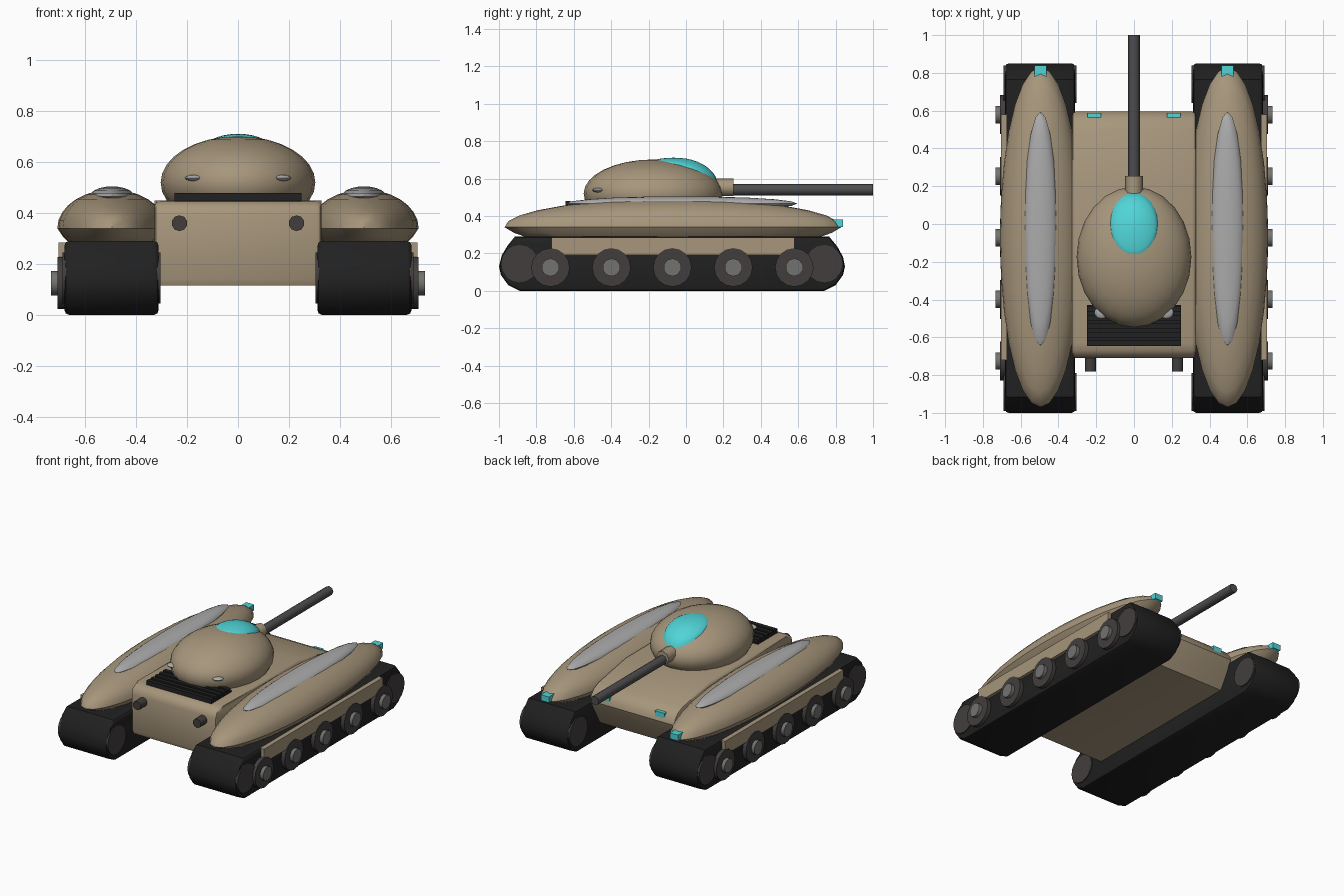
import bpy, bmesh, math
from mathutils import Matrix, Vector

if "Cube" in bpy.data.objects:
    bpy.data.objects.remove(bpy.data.objects["Cube"])


def mat(name, r, g, b):
    m = bpy.data.materials.new(name)
    m.diffuse_color = (r, g, b, 1)
    m.use_nodes = True
    m.node_tree.nodes["Principled BSDF"].inputs["Base Color"].default_value = m.diffuse_color
    return m


TAN = mat("tan armour", .385, .305, .2)
BLACK = mat("black rubber", .015, .015, .015)
WHEEL = mat("dark wheel", .055, .048, .048)
HUB = mat("hub grey", .17, .17, .16)
STEEL = mat("gun steel", .075, .075, .075)
SILVER = mat("pale silver", .41, .41, .41)
CYAN = mat("cyan glass", .08, .66, .68)


def finish(bm, name, material, angle=35):
    bmesh.ops.recalc_face_normals(bm, faces=bm.faces[:])
    me = bpy.data.meshes.new(name)
    bm.to_mesh(me)
    bm.free()
    me.materials.append(material)
    ob = bpy.data.objects.new(name, me)
    bpy.context.collection.objects.link(ob)
    bpy.ops.object.select_all(action='DESELECT')
    ob.select_set(True)
    bpy.context.view_layer.objects.active = ob
    bpy.ops.object.shade_smooth_by_angle(angle=math.radians(angle))
    return ob


def box(name, material, lo, hi):
    bm = bmesh.new()
    size = [b - a for a, b in zip(lo, hi)]
    mid = [(a + b) / 2 for a, b in zip(lo, hi)]
    bmesh.ops.create_cube(bm, size=1, matrix=Matrix.Translation(mid) @ Matrix.Diagonal((*size, 1)))
    return finish(bm, name, material)


def rod(name, material, a, b, r, sides):
    # cylinder between two points
    bm = bmesh.new()
    a, b = Vector(a), Vector(b)
    rot = (b - a).to_track_quat('Z', 'Y').to_matrix().to_4x4()
    bmesh.ops.create_cone(bm, cap_ends=True, segments=sides, radius1=r, radius2=r,
                          depth=(b - a).length, matrix=Matrix.Translation((a + b) / 2) @ rot)
    return finish(bm, name, material, 46 if sides < 12 else 35)


def ball(name, material, centre, radii, seg=24, rings=14):
    bm = bmesh.new()
    bmesh.ops.create_uvsphere(bm, u_segments=seg, v_segments=rings, radius=1,
                              matrix=Matrix.Translation(centre) @ Matrix.Diagonal((*radii, 1)))
    return finish(bm, name, material)


def extrude_x(name, material, profile, x0, x1, bevel):
    # side profile (y, z) swept across x with softened flanks
    bm = bmesh.new()
    ends = [[bm.verts.new((x, y, z)) for y, z in profile] for x in (x0, x1)]
    caps = [bm.faces.new(e) for e in ends]
    n = len(profile)
    for i in range(n):
        j = (i + 1) % n
        bm.faces.new((ends[0][i], ends[0][j], ends[1][j], ends[1][i]))
    rim = list({e for f in caps for e in f.edges})
    bmesh.ops.bevel(bm, geom=rim, offset=bevel, segments=2, affect='EDGES', profile=.5)
    return finish(bm, name, material)


def rings(name, material, loops, centre):
    # stacked closed loops, each a list of points, capped at both ends
    bm = bmesh.new()
    c = Vector(centre)
    vs = [[bm.verts.new(c + Vector(p)) for p in lp] for lp in loops]
    for a, b in zip(vs, vs[1:]):
        n = len(a)
        for i in range(n):
            bm.faces.new((a[i], a[(i + 1) % n], b[(i + 1) % n], b[i]))
    bm.faces.new(vs[0])
    bm.faces.new(vs[-1])
    return finish(bm, name, material)


def ellipse(rx, ry, z, n=28):
    return [(rx * math.cos(2 * math.pi * i / n), ry * math.sin(2 * math.pi * i / n), z) for i in range(n)]


# hull with sloped nose
extrude_x("hull", TAN, [(-.70, .115), (-.71, .14), (-.71, .39), (-.698, .425), (-.67, .445), (-.63, .45),
                        (.2, .45), (.5, .395), (.555, .37), (.585, .335), (.595, .3), (.57, .24), (.5, .115)],
          -.328, .328, .02)

TRACK = [(-.89, 0), (-.95, .03), (-.99, .085), (-1, .13), (-.985, .19), (-.955, .24), (-.915, .29),
         (.765, .29), (.81, .235), (.84, .18), (.85, .13), (.84, .085), (.80, .03), (.74, 0)]
WHEEL_Y = [-.725 + .326 * i for i in range(5)]

for s, side in ((1, "right"), (-1, "left")):
    # track and running gear
    extrude_x(side + "_track", BLACK, TRACK, *sorted((s * .312, s * .682)), .018)
    for y, end in ((-.89, "rear"), (.74, "front")):
        rod(f"{side}_{end}_sprocket", WHEEL, (s * .305, y, .145), (s * .69, y, .145), .1, 16)
    for i, y in enumerate(WHEEL_Y):
        rod(f"{side}_road_wheel_{i}", WHEEL, (s * .6, y, .125), (s * .71, y, .125), .103, 16)
        rod(f"{side}_hub_{i}", HUB, (s * .68, y, .125), (s * .734, y, .125), .048, 10)
    box(side + "_skirt", TAN, (min(s * .675, s * .705), -.72, .19), (max(s * .675, s * .705), .58, .285))

    # long side pod: flattened below, domed above
    loops = [ellipse(.17, .78, .285), ellipse(.195, .85, .31), ellipse(.215, .9, .34)]
    for k in range(1, 8):
        a = math.radians(k * 12.2)
        loops.append(ellipse(.215 * math.cos(a), .9 * math.cos(a), .34 + .152 * math.sin(a)))
    rings(side + "_pod", TAN, loops, (s * .495, -.07, 0))
    ball(side + "_pod_canopy", SILVER, (s * .495, -.025, .466), (.087, .62, .039), 20, 10)
    box(side + "_pod_lamp", CYAN, (s * .495 - .031, .78, .34), (s * .495 + .031, .84, .38))

    # nose lamp, exhaust, turret rear pod
    box(side + "_nose_lamp", CYAN, (s * .21 - .035, .545, .31), (s * .21 + .035, .588, .36))
    rod(side + "_exhaust", WHEEL, (s * .23, -.78, .36), (s * .23, -.69, .36), .031, 10)
    ball(side + "_turret_vent", SILVER, (s * .172, -.468, .538), (.038, .034, .012), 12, 8)

# engine grille with slats
box("grille_base", BLACK, (-.25, -.645, .44), (.25, -.43, .462))
for i in range(5):
    y = -.645 + i * .045
    box(f"grille_slat_{i}", BLACK, (-.25, y, .455), (.25, y + .028, .479))

# turret
T = Vector((0, -.175, .52))
R = Vector((.304, .372, .182))
ball("turret", TAN, T, R, 24, 16)


def turret_z(x, y):
    return T.z + R.z * math.sqrt(max(0, 1 - (x / R.x) ** 2 - ((y - T.y) / R.y) ** 2))


# glass dome hugging the turret top
dome = []
for f in (1, .95, .87, .75, .6, .4, .2, .05):
    dome.append([(x, y, turret_z(x, y) - .004 + (.03 + .1 * y) * math.sqrt(1 - f * f))
                 for x, y, _ in ellipse(.127 * f, .166 * f, 0, 24)])
rings("turret_dome", CYAN, dome, (0, 0, 0))

# gun
rod("gun_mantlet", TAN, (0, .12, .553), (0, .255, .553), .047, 8)
rod("gun_barrel", STEEL, (0, .2, .54), (0, 1, .54), .031, 8)
